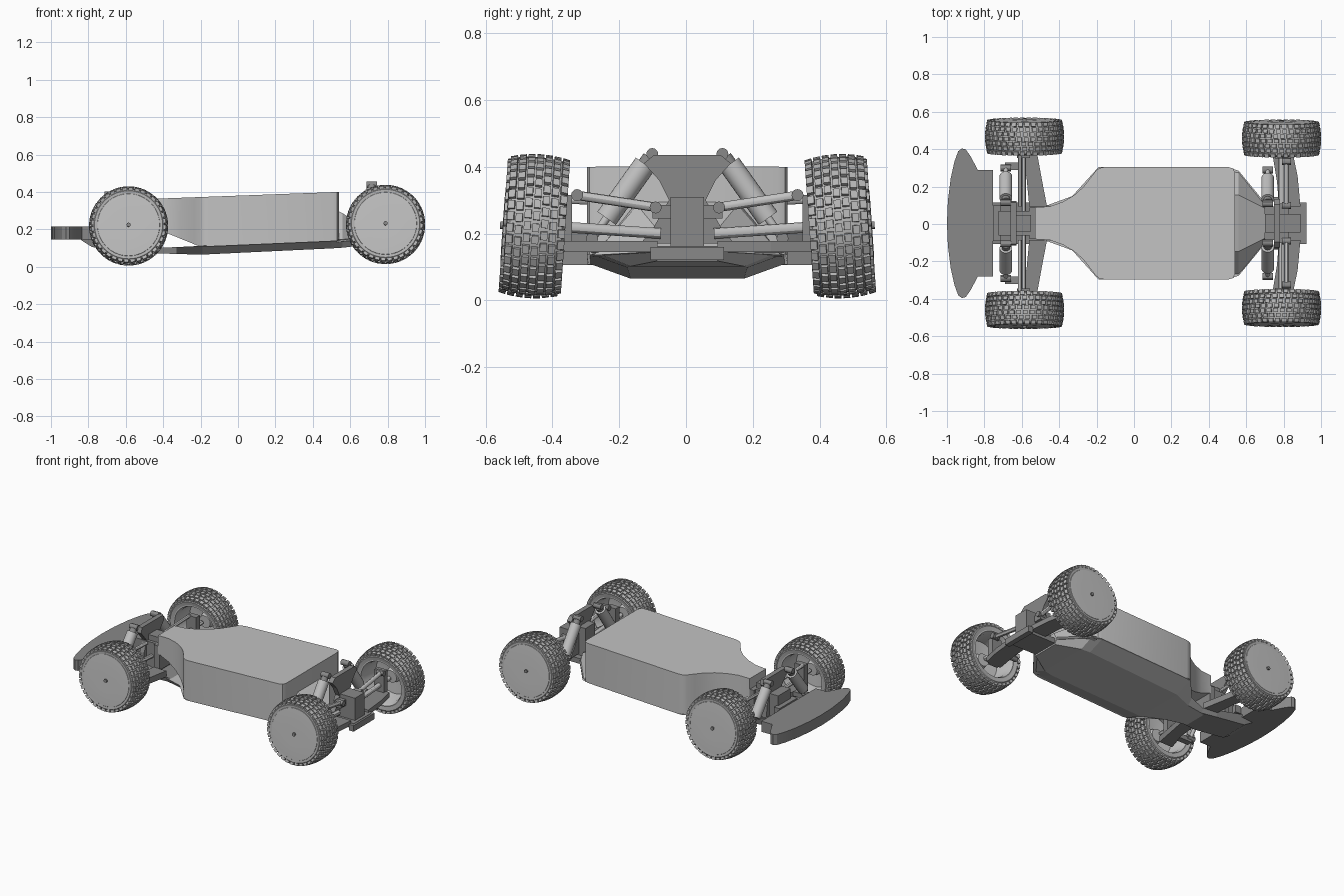
import bpy, bmesh, math
from mathutils import Matrix, Vector

if "Cube" in bpy.data.objects:
    bpy.data.objects.remove(bpy.data.objects["Cube"], do_unlink=True)


def material(name, v):
    m = bpy.data.materials.new(name)
    m.use_nodes = True
    m.diffuse_color = (v, v, v, 1)
    m.node_tree.nodes["Principled BSDF"].inputs["Base Color"].default_value = (v, v, v, 1)
    return m


LIGHT = material("light grey", 0.54)
DARK = material("dark grey", 0.25)
TYRE = material("tyre grey", 0.47)
SMOOTH = []
Y0 = 0.004  # small sideways offset of the whole car


def finish(name, bm, mat, smooth=False):
    bmesh.ops.recalc_face_normals(bm, faces=bm.faces)
    me = bpy.data.meshes.new(name)
    bm.to_mesh(me)
    bm.free()
    ob = bpy.data.objects.new(name, me)
    bpy.context.collection.objects.link(ob)
    me.materials.append(mat)
    ob.location.y = Y0
    if smooth:
        SMOOTH.append(ob)
    return ob


def loft(name, rings, mat, smooth=False):
    """Skin closed rings of equal length and cap both ends."""
    bm = bmesh.new()
    rows = [[bm.verts.new(p) for p in r] for r in rings]
    n = len(rows[0])
    for a, b in zip(rows, rows[1:]):
        for i in range(n):
            bm.faces.new((a[i], a[(i + 1) % n], b[(i + 1) % n], b[i]))
    bm.faces.new(rows[0])
    bm.faces.new(rows[-1])
    return finish(name, bm, mat, smooth)


def prism(name, outline, lo, hi, mat, smooth=False):
    """Plan outline raised between two height functions of x."""
    return loft(name, [[(x, y, f(x)) for x, y in outline] for f in (lo, hi)], mat, smooth)


def box(name, c, s, mat):
    bm = bmesh.new()
    bmesh.ops.create_cube(bm, size=1, matrix=Matrix.Translation(c) @ Matrix.Diagonal((*s, 1)))
    return finish(name, bm, mat)


def rod(name, a, b, r, mat, sides=20):
    a, b = Vector(a), Vector(b)
    d = b - a
    bm = bmesh.new()
    m = Matrix.Translation((a + b) / 2) @ d.to_track_quat('Z', 'Y').to_matrix().to_4x4()
    bmesh.ops.create_cone(bm, cap_ends=True, segments=sides, radius1=r, radius2=r,
                          depth=d.length, matrix=m)
    return finish(name, bm, mat, True)


def sections(name, rows, mat):
    """Trapezoid cross-sections: x, top half width, top z, bottom half width, bottom z."""
    return loft(name, [[(x, -a, zt), (x, a, zt), (x, b, zb), (x, -b, zb)]
                       for x, a, zt, b, zb in rows], mat)


def both(pts):
    """Close a half outline by mirroring it across y."""
    return pts + [(x, -y) for x, y in reversed(pts)]


# Body shell: box with a waisted tail
half = [(-.53, .085), (-.45, .09), (-.38, .115), (-.32, .15), (-.27, .195), (-.235, .24),
        (-.205, .28), (-.185, .295), (-.16, .30), (.505, .30), (.53, .293), (.54, .27)]
prism("body_shell", both(half),
      lambda x: .115 + .043 * x + max(0, -.2 - x) * .45,
      lambda x: .38 + .037 * x, LIGHT, True)

# Chassis tub with bevelled underside, and the sloping nose deck
sections("chassis_tub", [(-.48, .09, .10, .08, .074), (-.33, .145, .105, .11, .068),
                         (-.19, .30, .112, .17, .065), (.50, .30, .142, .18, .098),
                         (.56, .28, .146, .17, .102), (.70, .11, .16, .09, .118)], LIGHT)
sections("nose_deck", [(.53, .15, .30, .285, .13), (.56, .15, .285, .28, .135),
                       (.70, .08, .20, .11, .145)], LIGHT)

# Bumper slab with bowed outer edge, and its mounting plate
bow = [(-.755, .285), (-.835, .285), (-.875, .36), (-.90, .395), (-.92, .40), (-.94, .385),
       (-.96, .33), (-.98, .24), (-.995, .12), (-1.0, .0)]
prism("bumper", bow + [(x, -y) for x, y in reversed(bow[:-1])],
      lambda x: .145, lambda x: .215, DARK, True)
sections("bumper_mount", [(-.42, .09, .10, .08, .072), (-.56, .11, .12, .10, .078),
                          (-.78, .11, .17, .10, .105), (-.84, .11, .17, .10, .143)], DARK)

# Gearbox blocks and end plates
box("rear_gearbox", (-.63, 0, .20), (.19, .13, .18), DARK)
box("rear_gearbox_cap", (-.60, 0, .30), (.10, .09, .05), DARK)
box("rear_brace", (-.735, 0, .20), (.04, .19, .05), DARK)
box("front_gearbox", (.83, 0, .225), (.12, .10, .17), DARK)
box("front_plate", (.79, 0, .145), (.24, .18, .035), DARK)
box("front_hinge_bar", (.905, 0, .14), (.035, .22, .04), DARK)


# Shock towers, hourglass shaped
def tower(name, x, half_yz, t):
    pts = half_yz + [(-y, z) for y, z in reversed(half_yz)]
    loft(name, [[(x + d, y, z) for y, z in pts] for d in (-t, t)], DARK)


tower("front_tower", .765, [(.14, .17), (.10, .22), (.055, .30), (.085, .36), (.13, .41), (.10, .435)], .016)
tower("rear_tower", -.645, [(.10, .12), (.09, .22), (.06, .29), (.12, .36), (.11, .395)], .016)
box("front_tower_brace", (.73, 0, .25), (.06, .10, .20), DARK)
box("rear_tower_brace", (-.54, 0, .21), (.04, .17, .16), DARK)


# Shock: body, shaft and end eyes
def shock(name, top, bottom):
    a, b = Vector(top), Vector(bottom)
    rod(name + "_body", a.lerp(b, .12), a.lerp(b, .76), .034, LIGHT)
    rod(name + "_cap", a.lerp(b, .04), a.lerp(b, .13), .022, DARK)
    rod(name + "_shaft", a.lerp(b, .7), b, .012, LIGHT)
    for end, p in (("top", a), ("bottom", b)):
        rod(name + "_eye_" + end, p - Vector((.028, 0, 0)), p + Vector((.028, 0, 0)), .018, DARK, 12)


for s, side in ((1, "left"), (-1, "right")):
    # Front suspension
    arm = [(.74, .37), (.85, .37), (.875, .25), (.89, .09), (.775, .09), (.765, .22)]
    prism("front_arm_" + side, [(x, y * s) for x, y in arm], lambda x: .145, lambda x: .178, DARK)
    shock("front_shock_" + side, (.715, .105 * s, .438), (.715, .285 * s, .185))
    rod("front_link_" + side, (.815, .09 * s, .278), (.815, .335 * s, .315), .014, LIGHT, 12)
    for y, z in ((.095, .278), (.33, .315)):
        rod("front_link_joint_" + side, (.79, y * s, z), (.84, y * s, z), .018, DARK, 12)
    box("front_link_mount_" + side, (.80, .07 * s, .265), (.05, .07, .04), DARK)
    box("front_hub_carrier_" + side, (.79, .365 * s, .23), (.07, .04, .17), DARK)
    rod("front_axle_" + side, (.789, .08 * s, .20), (.789, .45 * s, .225), .016, LIGHT, 12)
    # Rear suspension
    arm = [(-.62, .385), (-.52, .385), (-.49, .22), (-.465, .09), (-.56, .09), (-.575, .25)]
    prism("rear_arm_" + side, [(x, y * s) for x, y in arm], lambda x: .105, lambda x: .145, DARK)
    shock("rear_shock_" + side, (-.685, .11 * s, .385), (-.685, .295 * s, .15))
    box("rear_shock_foot_" + side, (-.64, .305 * s, .135), (.10, .04, .03), DARK)
    rod("rear_link_" + side, (-.61, .09 * s, .29), (-.61, .36 * s, .30), .011, LIGHT, 12)
    box("rear_hub_carrier_" + side, (-.59, .37 * s, .215), (.07, .04, .18), DARK)
    rod("rear_axle_" + side, (-.59, .06 * s, .20), (-.59, .46 * s, .222), .013, LIGHT, 12)


# Wheels: y is the outward axis
def lathe(name, profile, s, mat, seg=64):
    bm = bmesh.new()
    verts = [bm.verts.new((0, t * s, r)) for t, r in profile]
    edges = [bm.edges.new(p) for p in zip(verts, verts[1:])]
    bmesh.ops.spin(bm, geom=verts + edges, cent=(0, 0, 0), axis=(0, 1, 0),
                   angle=math.tau, steps=seg)
    bmesh.ops.remove_doubles(bm, verts=bm.verts, dist=1e-5)
    return finish(name, bm, mat, True)


def treads(name, s):
    bm = bmesh.new()
    for i in range(36):
        for j in range(7):
            t = (j - 3) * .0255
            ang = math.tau * (i + .25 * (j % 2) + .12 * (j - 3)) / 36
            bmesh.ops.create_cube(bm, size=1, matrix=Matrix.Rotation(ang, 4, 'Y')
                                  @ Matrix.Translation((0, t * s, .203 - 1.6 * t * t))
                                  @ Matrix.Rotation(-3.2 * t * s, 4, 'X')
                                  @ Matrix.Diagonal((.025, .0205, .017, 1)))
    return finish(name, bm, TYRE)


rim = [(.088, 0), (.09, .08), (.087, .166), (.08, .172), (-.082, .158), (-.084, .148),
       (-.06, .138), (.05, .13), (.06, .05), (.02, .04), (.02, 0)]
tyre = [(.085, .160), (.087, .182), (.079, .191), (.05, .198), (0, .202), (-.05, .198),
        (-.079, .191), (-.088, .178), (-.084, .155)]
nut = [(.098, 0), (.098, .011), (.07, .011)]
for end, x, y, z in (("front", .789, .453, .226), ("rear", -.585, .463, .218)):
    for s, side in ((1, "left"), (-1, "right")):
        tag = end + "_" + side
        parts = [lathe("rim_" + tag, rim, s, LIGHT), lathe("tyre_" + tag, tyre, s, TYRE),
                 treads("tread_" + tag, s), lathe("wheel_nut_" + tag, nut, s, DARK, 12)]
        for ob in parts:
            ob.location = (x, y * s + Y0, z)
            ob.rotation_euler.x = math.radians(4) * s

# Smooth the rounded parts, keeping creases
bpy.ops.object.select_all(action='DESELECT')
for ob in SMOOTH:
    ob.select_set(True)
bpy.context.view_layer.objects.active = SMOOTH[0]
bpy.ops.object.shade_smooth_by_angle(angle=math.radians(30))
